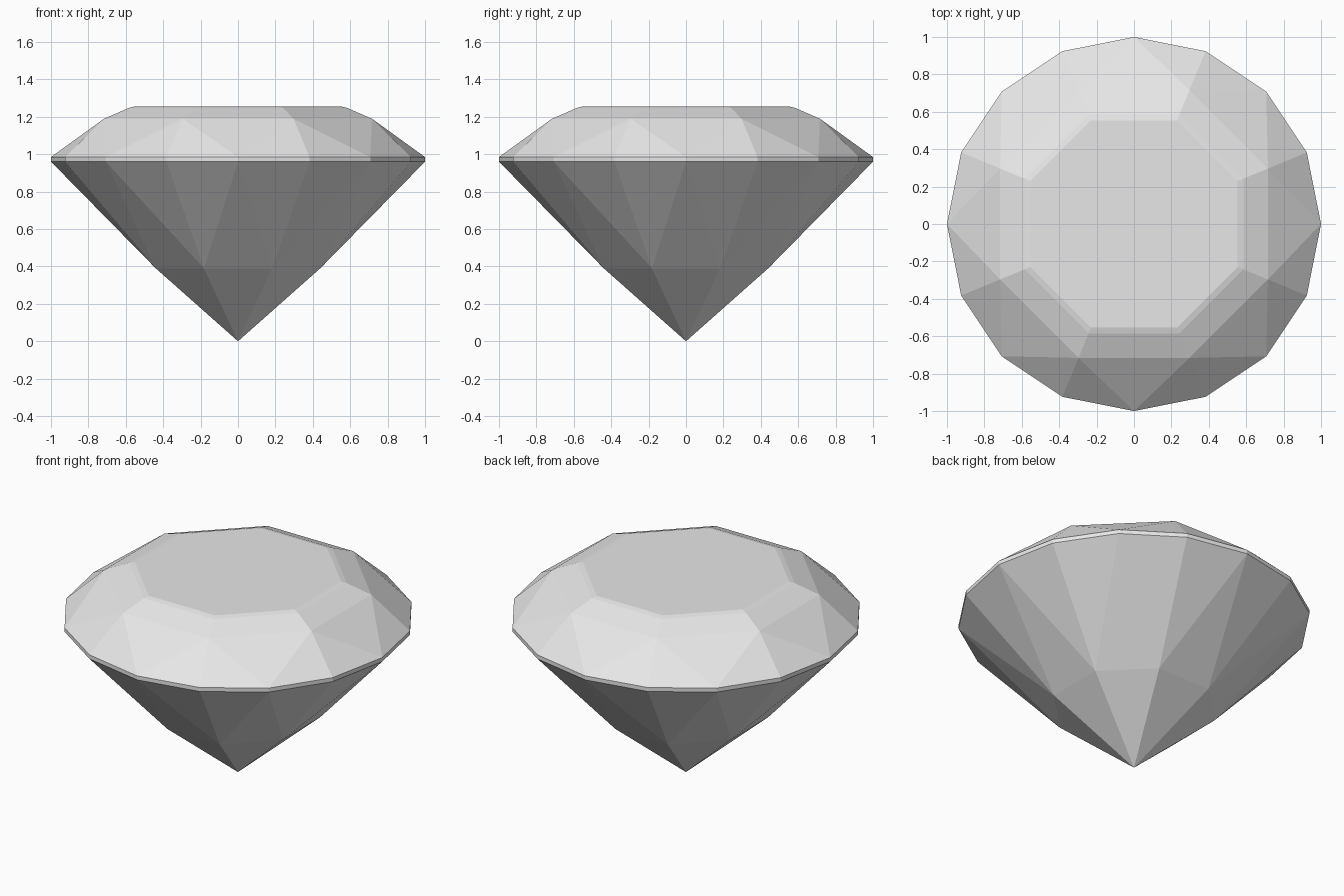
import bpy, bmesh
from math import cos, sin, pi

cube = bpy.data.objects.get("Cube")
if cube:
    bpy.data.objects.remove(cube)

# Pale grey stone
stone = bpy.data.materials.new("pale_grey_stone")
stone.use_nodes = True
colour = (0.8, 0.8, 0.8, 1)
stone.diffuse_color = colour
stone.node_tree.nodes["Principled BSDF"].inputs["Base Color"].default_value = colour

bm = bmesh.new()


def ring(sides, radius, z, turn=0.0):
    angles = [2 * pi * (i + turn) / sides for i in range(sides)]
    return [bm.verts.new((radius * cos(a), radius * sin(a), z)) for a in angles]


def band(lower, upper):
    """Quads between two rings with equal sides."""
    n = len(lower)
    for i in range(n):
        j = (i + 1) % n
        bm.faces.new((lower[i], lower[j], upper[j], upper[i]))


def facets(girdle, octagon):
    """Triangles between the 16-sided girdle and an octagon on its odd corners."""
    for i, v in enumerate(octagon):
        a, b, c = (girdle[(2 * i + k) % 16] for k in range(3))
        bm.faces.new((a, b, v))
        bm.faces.new((b, c, v))
        bm.faces.new((v, c, octagon[(i + 1) % 8]))


# Girdle: thin vertical belt
girdle_low = ring(16, 1.0, 0.96)
girdle_high = ring(16, 1.0, 0.985)
band(girdle_low, girdle_high)

# Crown: triangular facets, sloped octagon, narrow bevel and flat table
crown = ring(8, 0.775, 1.19, 0.5)
bevel = ring(8, 0.633, 1.247, 0.5)
table = ring(8, 0.6, 1.255, 0.5)
facets(girdle_high, crown)
band(crown, bevel)
band(bevel, table)
bm.faces.new(table)

# Pavilion: long facets down to an octagon, then to the point
pavilion = ring(8, 0.476, 0.39, 0.5)
facets(girdle_low, pavilion)
point = bm.verts.new((0, 0, 0))
for i in range(8):
    bm.faces.new((pavilion[i], pavilion[(i + 1) % 8], point))

bmesh.ops.recalc_face_normals(bm, faces=bm.faces)
mesh = bpy.data.meshes.new("cut_gem")
bm.to_mesh(mesh)
bm.free()
mesh.materials.append(stone)
gem = bpy.data.objects.new("cut_gem", mesh)
bpy.context.collection.objects.link(gem)
